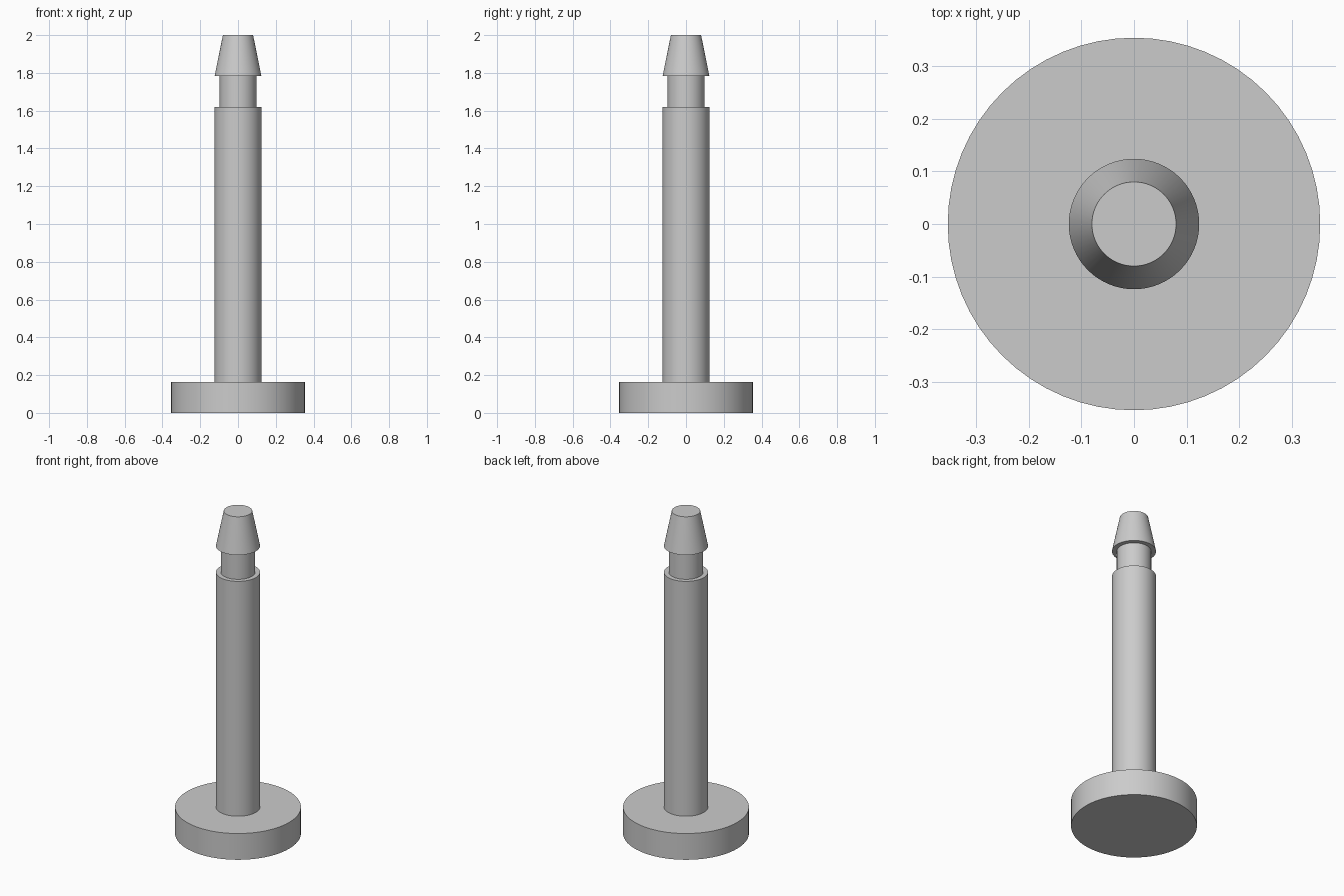
import bpy
import bmesh
import math

cube = bpy.data.objects.get("Cube")
if cube:
    bpy.data.objects.remove(cube, do_unlink=True)

SIDES = 64
GREY = (0.6, 0.6, 0.6, 1.0)

grey = bpy.data.materials.new("plain_grey")
grey.use_nodes = True
grey.diffuse_color = GREY
grey.node_tree.nodes["Principled BSDF"].inputs["Base Color"].default_value = GREY


def lathe(name, profile):
    """Spin a (radius, height) profile around z into a closed solid."""
    bm = bmesh.new()
    verts = [bm.verts.new((r, 0, z)) for r, z in profile]
    edges = [bm.edges.new(pair) for pair in zip(verts, verts[1:])]
    bmesh.ops.spin(bm, geom=verts + edges, cent=(0, 0, 0), axis=(0, 0, 1),
                   angle=math.tau, steps=SIDES, use_duplicate=False)
    bmesh.ops.remove_doubles(bm, verts=bm.verts, dist=0.0001)
    bmesh.ops.holes_fill(bm, edges=[e for e in bm.edges if e.is_boundary])
    bmesh.ops.recalc_face_normals(bm, faces=bm.faces)
    mesh = bpy.data.meshes.new(name)
    bm.to_mesh(mesh)
    bm.free()
    mesh.materials.append(grey)
    obj = bpy.data.objects.new(name, mesh)
    bpy.context.collection.objects.link(obj)
    bpy.ops.object.select_all(action='DESELECT')
    obj.select_set(True)
    bpy.context.view_layer.objects.active = obj
    bpy.ops.object.shade_smooth_by_angle(angle=math.radians(30))
    return obj


# One turned pin: flat head, long shaft, narrow groove, tapered tip
HEAD_R, SHAFT_R, GROOVE_R, TIP_R = 0.354, 0.124, 0.097, 0.08
HEAD_TOP, SHAFT_TOP, GROOVE_TOP, TIP_TOP = 0.163, 1.62, 1.783, 2.0

lathe("pin", [
    (HEAD_R, 0), (HEAD_R, HEAD_TOP),
    (SHAFT_R, HEAD_TOP), (SHAFT_R, SHAFT_TOP),
    (GROOVE_R, SHAFT_TOP), (GROOVE_R, GROOVE_TOP),
    (SHAFT_R, GROOVE_TOP), (TIP_R, TIP_TOP),
])
